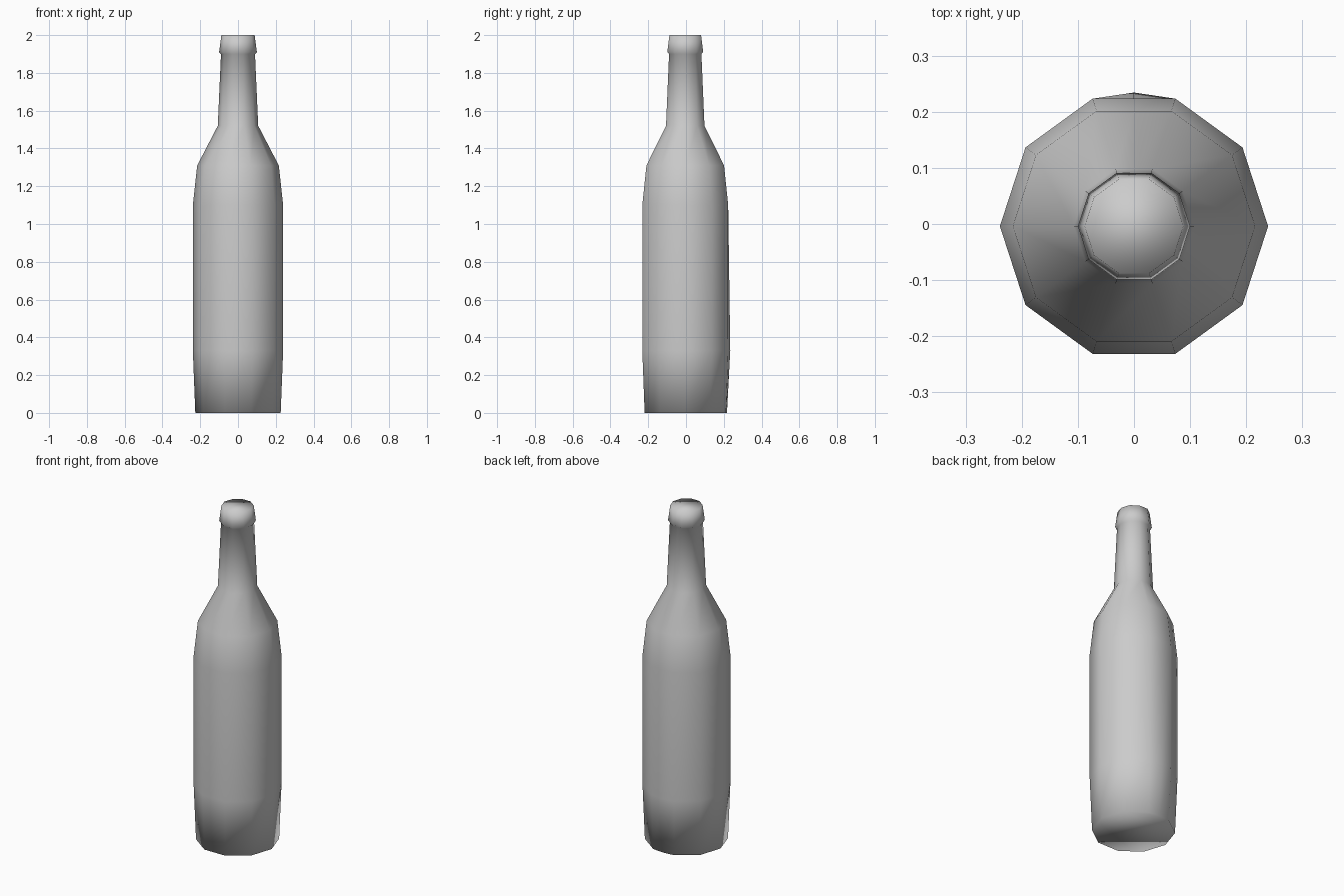
import bpy, bmesh, math

if "Cube" in bpy.data.objects:
    bpy.data.objects.remove(bpy.data.objects["Cube"])

SIDES = 10
CY = -0.004  # the body sits slightly forward of the centre

# (radius, height, extra bulge at the middle of the back)
PROFILE = [
    (0.226, 0.0, 0.006),
    (0.239, 0.33, 0.011),
    (0.239, 1.10, 0.0),
    (0.216, 1.31, 0.0),
    (0.107, 1.52, 0.0),
    (0.090, 1.90, 0.0),
    (0.100, 1.91, 0.0),
    (0.088, 2.0, 0.0),
]


def ring(bm, r, z, bulge):
    """Ten-sided ring with one extra point in the middle of the back edge."""
    verts = []
    for i in range(SIDES):
        a = 2 * math.pi * i / SIDES
        verts.append(bm.verts.new((r * math.cos(a), CY + r * math.sin(a), z)))
        if i == 2:
            y = r * math.sin(a) + bulge
            verts.append(bm.verts.new((0, CY + y, z)))
    return verts


# Bottle: body, shoulder, neck and lip in one lofted shell
bm = bmesh.new()
rings = [ring(bm, *p) for p in PROFILE]
for lower, upper in zip(rings, rings[1:]):
    n = len(lower)
    for i in range(n):
        j = (i + 1) % n
        bm.faces.new((lower[i], lower[j], upper[j], upper[i]))

# Base and top caps
bm.faces.new(list(reversed(rings[0])))
bm.faces.new(rings[-1])
for f in bm.faces:
    f.smooth = True

mesh = bpy.data.meshes.new("bottle")
bm.to_mesh(mesh)
bm.free()
bottle = bpy.data.objects.new("bottle", mesh)
bpy.context.collection.objects.link(bottle)
